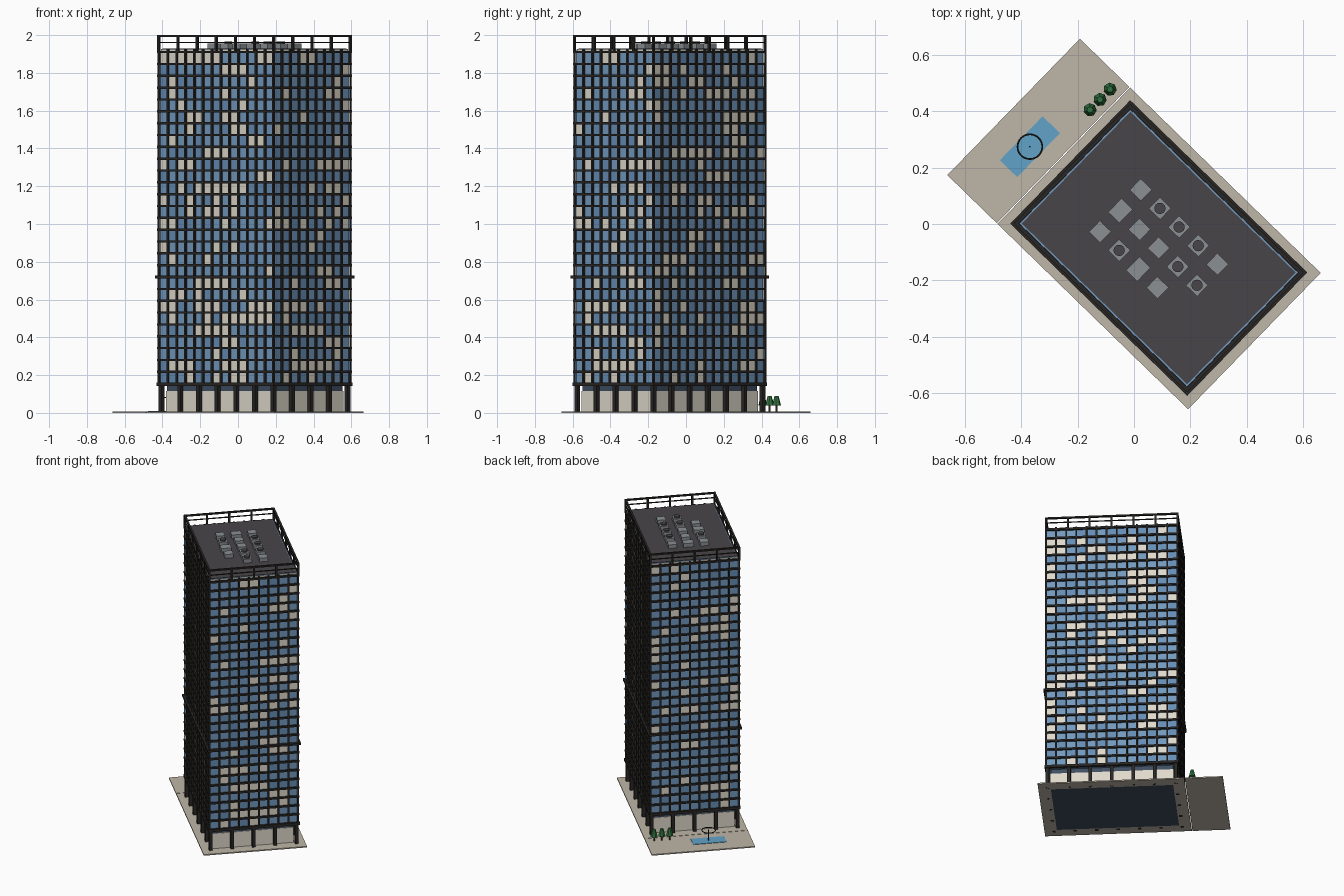
import bpy, bmesh, math, random
from mathutils import Matrix, Vector

if "Cube" in bpy.data.objects:
    bpy.data.objects.remove(bpy.data.objects["Cube"])

random.seed(7)
ROT = math.radians(-44.2)      # whole site is turned about z
CU, A, B = 0.1225, 0.43, 0.297  # tower centre along its length, half length, half width
NL, NS, ROWS = 13, 9, 28       # bays on long and short faces, storeys
Z0, Z1 = 0.155, 1.91
STEP = (Z1 - Z0) / ROWS


def mat(name, r, g, b):
    m = bpy.data.materials.new(name)
    m.diffuse_color = (r, g, b, 1)
    m.use_nodes = True
    m.node_tree.nodes["Principled BSDF"].inputs["Base Color"].default_value = m.diffuse_color
    return m


FRAME = mat("dark_metal", 0.022, 0.02, 0.018)
GLASS = mat("blue_glass", 0.17, 0.32, 0.52)
SHADE = mat("deep_glass", 0.13, 0.27, 0.46)
LIT = mat("pale_window", 0.74, 0.70, 0.60)
STONE = mat("paving", 0.52, 0.47, 0.39)
ROOF = mat("roofing", 0.065, 0.06, 0.065)
UNIT = mat("unit_grey", 0.26, 0.28, 0.29)
WATER = mat("water", 0.12, 0.37, 0.58)
LEAF = mat("leaf", 0.03, 0.17, 0.05)
BARK = mat("bark", 0.12, 0.06, 0.03)
CORE = mat("core_blue", 0.05, 0.075, 0.12)


def box(bm, u0, u1, v0, v1, z0, z1):
    m = Matrix.Translation(((u0 + u1) / 2, (v0 + v1) / 2, (z0 + z1) / 2))
    bmesh.ops.create_cube(bm, size=1, matrix=m @ Matrix.Diagonal((u1 - u0, v1 - v0, z1 - z0, 1)))


def cone(bm, u, v, z0, z1, r0, r1, n=8):
    bmesh.ops.create_cone(bm, cap_ends=True, segments=n, radius1=r0, radius2=r1, depth=z1 - z0,
                          matrix=Matrix.Translation((u, v, (z0 + z1) / 2)))


def make(name, bm, material):
    me = bpy.data.meshes.new(name)
    bm.to_mesh(me)
    bm.free()
    me.materials.append(material)
    ob = bpy.data.objects.new(name, me)
    ob.rotation_euler.z = ROT
    bpy.context.collection.objects.link(ob)
    return ob


def slab(name, material, *dims):
    bm = bmesh.new()
    box(bm, *dims)
    return make(name, bm, material)


def block(name, material, inset, z0, z1):
    return slab(name, material, CU - A + inset, CU + A - inset, -B + inset, B - inset, z0, z1)


def ring(bm, out, depth, z0, z1):
    # rectangular hoop around the tower
    a, b = A + out, B + out
    for s in (-1, 1):
        v0, v1 = sorted((s * b, s * (b - depth)))
        box(bm, CU - a, CU + a, v0, v1, z0, z1)
        u0, u1 = sorted((s * a, s * (a - depth)))
        box(bm, CU + u0, CU + u1, -b + depth, b - depth, z0, z1)


def perimeter(inset, nl, ns):
    a, b = A - inset, B - inset
    pts = [(CU - a + 2 * a * i / nl, s * b) for s in (-1, 1) for i in range(nl + 1)]
    pts += [(CU + s * a, -b + 2 * b * i / ns) for s in (-1, 1) for i in range(1, ns)]
    return pts


def posts(bm, inset, nl, ns, w, z0, z1):
    for u, v in perimeter(inset, nl, ns):
        box(bm, u - w / 2, u + w / 2, v - w / 2, v + w / 2, z0, z1)


# plaza paving in two plates
slab("tower_paving", STONE, -0.348, 0.597, -0.338, 0.338, 0, 0.008)
slab("plaza_paving", STONE, -0.597, -0.352, -0.338, 0.338, 0, 0.008)

# lobby and main volume
block("lobby_core", CORE, 0.036, 0, Z0)
block("lobby_walls", LIT, 0.032, 0.008, 0.115)
block("glass_volume", GLASS, 0.013, Z0 - 0.008, Z1)
block("parapet_band", LIT, 0.014, Z1, 1.925)
block("roof_edge", GLASS, 0.014, 1.925, 1.927)
block("roof_deck", ROOF, 0.02, 1.92, 1.93)

# ground floor columns
bm = bmesh.new()
posts(bm, 0.016, 6, 4, 0.022, 0, Z0)
make("ground_columns", bm, FRAME)

# vertical mullions
bm = bmesh.new()
posts(bm, 0.007, NL, NS, 0.011, Z0, 1.925)
make("mullions", bm, FRAME)

# floor bands, with heavier ones at the base and the ninth storey
bm = bmesh.new()
for i in range(ROWS + 1):
    z = Z0 + i * STEP
    ring(bm, 0, 0.014, z - 0.006, z + 0.006)
make("floor_bands", bm, FRAME)
bm = bmesh.new()
ring(bm, 0.002, 0.02, Z0 - 0.012, Z0 + 0.006)
ring(bm, 0.009, 0.022, Z0 + 9 * STEP - 0.007, Z0 + 9 * STEP + 0.007)
make("heavy_bands", bm, FRAME)

# scattered pale and deeper blue panes on all four faces
pale, deep = bmesh.new(), bmesh.new()
g, t = 0.013, 0.002
for side in range(4):
    n, half = (NL, A) if side < 2 else (NS, B)
    s = -1 if side % 2 == 0 else 1
    for r in range(ROWS):
        z = Z0 + r * STEP
        was = False
        for c in range(n):
            was = random.random() < (0.36 if was else 0.17)
            if was:
                target = pale
            elif random.random() < 0.3:
                target = deep
            else:
                continue
            p, q = -half + 2 * half * c / n, -half + 2 * half * (c + 1) / n
            if side < 2:
                v = sorted((s * (B - g), s * (B - g + t)))
                box(target, CU + p + 0.003, CU + q - 0.003, *v, z + 0.004, z + STEP - 0.004)
            else:
                u = sorted((s * (A - g), s * (A - g + t)))
                box(target, CU + u[0], CU + u[1], p + 0.003, q - 0.003, z + 0.004, z + STEP - 0.004)
make("pale_panes", pale, LIT)
make("deep_panes", deep, SHADE)

# roof railing
bm = bmesh.new()
posts(bm, 0.006, 6, 4, 0.012, Z1, 1.992)
ring(bm, 0, 0.013, 1.99, 2.0)
ring(bm, -0.003, 0.006, 1.958, 1.964)
make("roof_railing", bm, FRAME)

# rooftop cooling units, three rows, some with fans
units, fans = bmesh.new(), bmesh.new()
with_fan = {(0, 1), (0, 2), (0, 3), (1, 3), (1, 4), (2, 1)}
for r in range(3):
    for c in range(5):
        if (r, c) == (2, 4):
            continue
        u, v = CU + (c - 2) * 0.095, (1 - r) * 0.104
        w = 0.034 if (r, c) in {(1, 0), (2, 2)} else 0.028
        box(units, u - 0.028, u + 0.028, v - w, v + w, 1.93, 1.956)
        if (r, c) in with_fan:
            cone(fans, u, v, 1.956, 1.966, 0.02, 0.02, 16)
make("cooling_units", units, UNIT)
make("cooling_fans", fans, ROOF)

# pool with a ring fountain on a thin stem
PU, PV = -0.457, -0.061
slab("pool", WATER, PU - 0.043, PU + 0.043, PV - 0.109, PV + 0.109, 0.004, 0.011)
bm = bmesh.new()
cone(bm, PU, PV, 0.008, 0.085, 0.003, 0.003)
make("fountain_stem", bm, FRAME)
c = Matrix.Rotation(ROT, 3, 'Z') @ Vector((PU, PV, 0.082))
bpy.ops.mesh.primitive_torus_add(location=c, major_radius=0.044, minor_radius=0.003,
                                 major_segments=32, minor_segments=6)
bpy.context.object.name = "fountain_ring"
bpy.context.object.data.materials.append(FRAME)

# three small trees
trunks, crowns = bmesh.new(), bmesh.new()
for i in range(3):
    v = 0.182 + i * 0.051
    cone(trunks, -0.395, v, 0.008, 0.045, 0.005, 0.005, 6)
    cone(crowns, -0.395, v, 0.04, 0.09, 0.024, 0.011, 7)
make("tree_trunks", trunks, BARK)
make("tree_crowns", crowns, LEAF)
